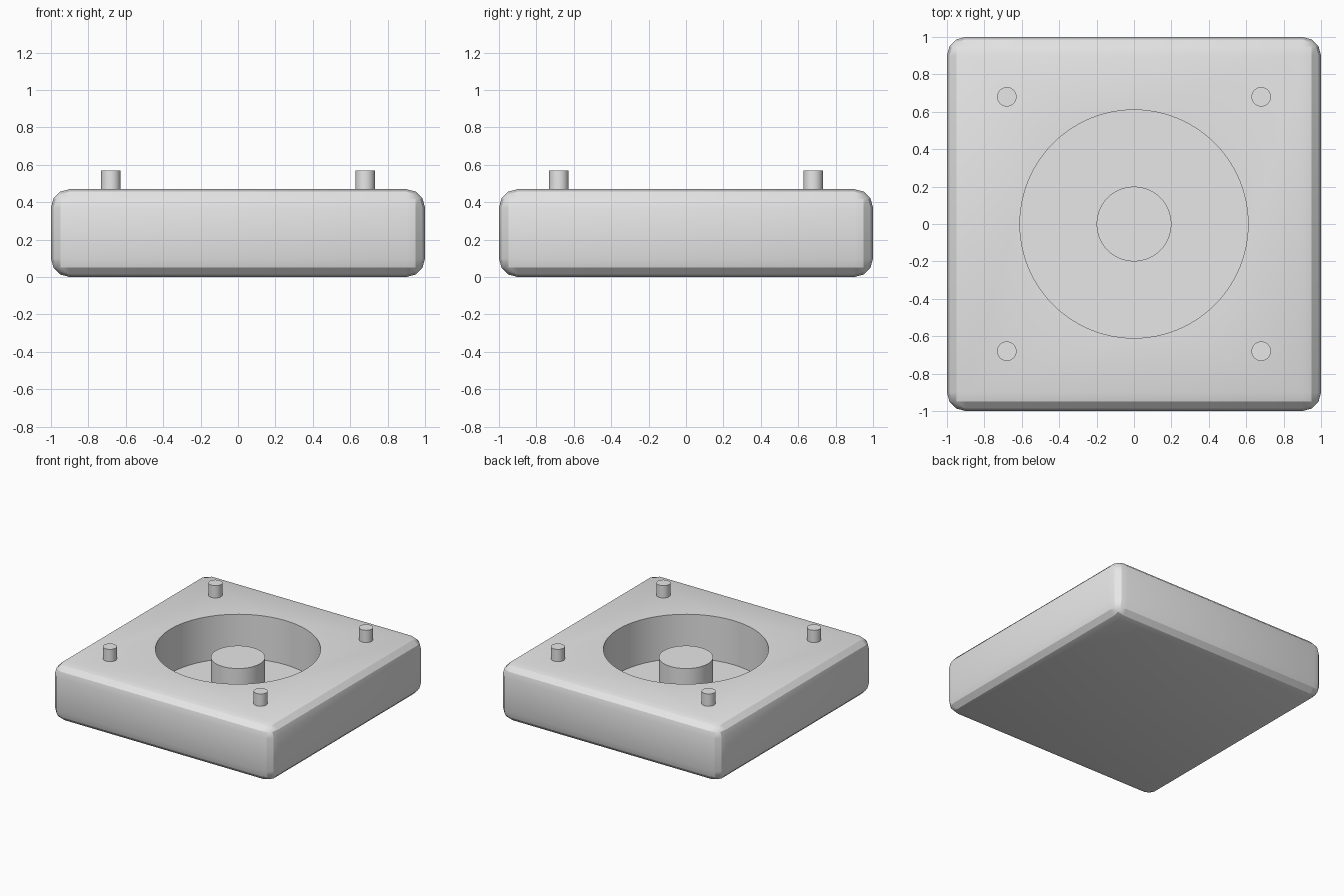
import bpy
import math

default = bpy.data.objects.get("Cube")
if default:
    bpy.data.objects.remove(default, do_unlink=True)

BODY_TOP = 0.47
FLOOR = 0.11

# Single plain grey material
grey = bpy.data.materials.new("plain grey")
grey.use_nodes = True
colour = (0.8, 0.8, 0.8, 1)
grey.diffuse_color = colour
grey.node_tree.nodes["Principled BSDF"].inputs["Base Color"].default_value = colour


def finish(obj, name):
    obj.name = name
    obj.data.materials.clear()
    obj.data.materials.append(grey)
    bpy.ops.object.select_all(action="DESELECT")
    obj.select_set(True)
    bpy.context.view_layer.objects.active = obj
    bpy.ops.object.shade_smooth_by_angle(angle=math.radians(28))


def cylinder(name, radius, bottom, top, x=0, y=0, sides=64):
    bpy.ops.mesh.primitive_cylinder_add(
        vertices=sides, radius=radius, depth=top - bottom,
        location=(x, y, (bottom + top) / 2))
    obj = bpy.context.object
    finish(obj, name)
    return obj


# Square housing with rounded edges
bpy.ops.mesh.primitive_cube_add(size=1, location=(0, 0, BODY_TOP / 2))
housing = bpy.context.object
housing.scale = (2, 2, BODY_TOP)
bpy.ops.object.transform_apply(location=False, rotation=False, scale=True)
bevel = housing.modifiers.new("rounded edges", "BEVEL")
bevel.width = 0.1
bevel.segments = 3

# Round well cut into the top
cutter = cylinder("well_cutter", 0.61, FLOOR, BODY_TOP + 0.2, sides=96)
cutter.hide_render = True
well = housing.modifiers.new("round well", "BOOLEAN")
well.operation = "DIFFERENCE"
well.solver = "EXACT"
well.object = cutter
bpy.context.view_layer.objects.active = housing
for name in [m.name for m in housing.modifiers]:
    bpy.ops.object.modifier_apply(modifier=name)
bpy.data.objects.remove(cutter, do_unlink=True)
finish(housing, "housing")

# Central hub standing in the well
cylinder("hub", 0.2, FLOOR - 0.02, 0.405)

# Four corner pins
for side, x in (("left", 0.68), ("right", -0.68)):
    for end, y in (("front", -0.68), ("back", 0.68)):
        cylinder(f"{end}_{side}_pin", 0.052, BODY_TOP - 0.05, 0.57, x, y, 32)
